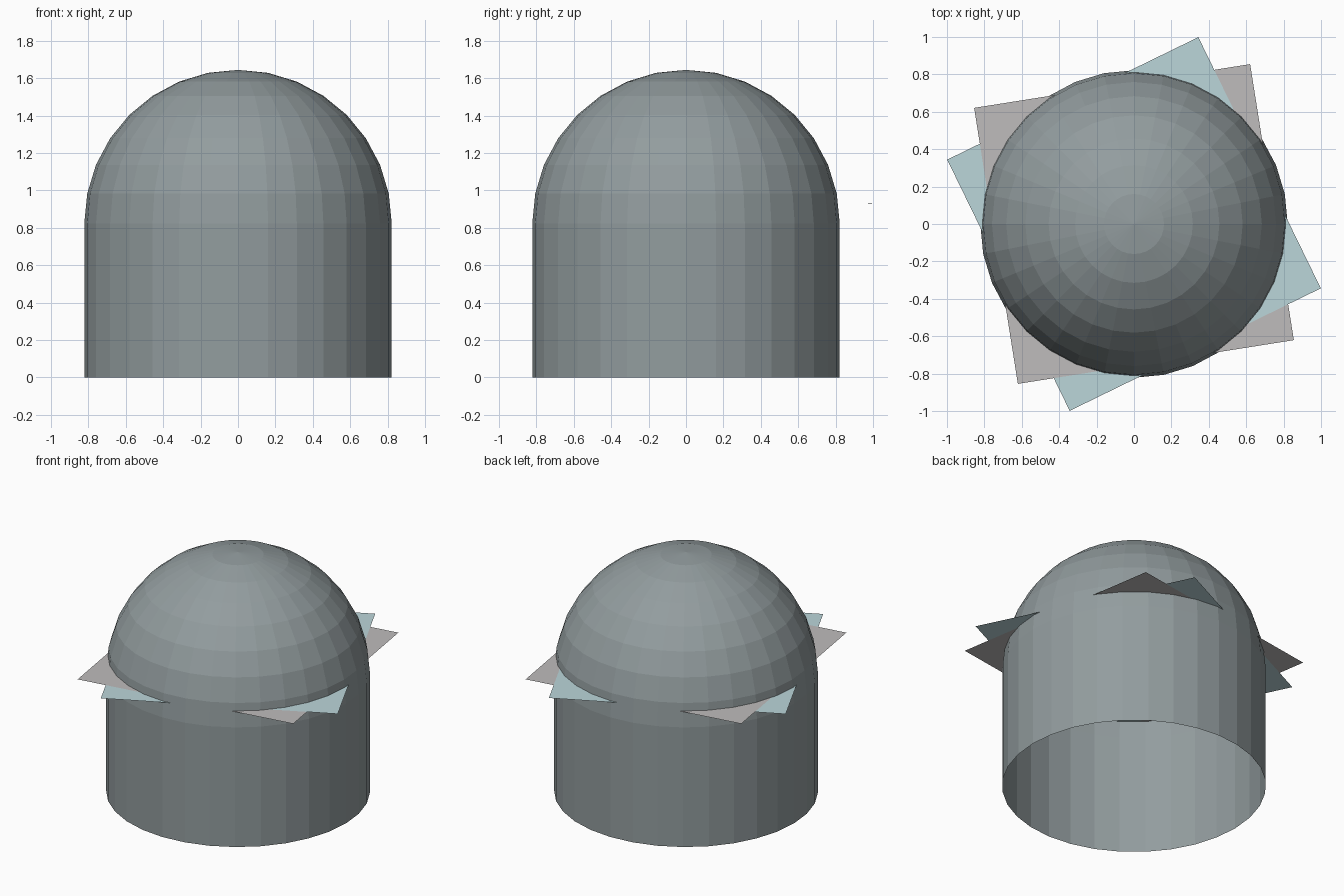
import bpy, bmesh, math
from mathutils import Matrix

default = bpy.data.objects.get("Cube")
if default:
    bpy.data.objects.remove(default, do_unlink=True)

RADIUS = 0.822
SIDES = 32
SQUARE = 1.494


def material(name, rgb):
    m = bpy.data.materials.new(name)
    m.use_nodes = True
    m.diffuse_color = (*rgb, 1)
    m.node_tree.nodes["Principled BSDF"].inputs["Base Color"].default_value = (*rgb, 1)
    return m


def make_object(name, bm, mat):
    mesh = bpy.data.meshes.new(name)
    bm.to_mesh(mesh)
    bm.free()
    mesh.materials.append(mat)
    obj = bpy.data.objects.new(name, mesh)
    bpy.context.collection.objects.link(obj)
    return obj


slate = material("slate grey", (0.29, 0.335, 0.345))
pale_teal = material("pale teal", (0.50, 0.67, 0.70))
pale_grey = material("pale grey", (0.52, 0.505, 0.505))

# Open round wall
bm = bmesh.new()
bmesh.ops.create_cone(bm, cap_ends=False, segments=SIDES, radius1=RADIUS,
                      radius2=RADIUS, depth=RADIUS,
                      matrix=Matrix.Translation((0, 0, RADIUS / 2)))
make_object("wall", bm, slate)

# Faceted half-sphere roof
bm = bmesh.new()
bmesh.ops.create_uvsphere(bm, u_segments=SIDES, v_segments=SIDES // 2, radius=RADIUS)
lower = [v for v in bm.verts if v.co.z < -0.01]
bmesh.ops.delete(bm, geom=lower, context='VERTS')
bmesh.ops.translate(bm, verts=bm.verts, vec=(0, 0, RADIUS))
make_object("dome", bm, slate)


# Two thin square sheets through the base of the dome, turned against each other
def sheet(name, turn, lean, mat):
    bm = bmesh.new()
    bmesh.ops.create_grid(bm, x_segments=1, y_segments=1, size=SQUARE / 2)
    obj = make_object(name, bm, mat)
    tilt = Matrix.Rotation(lean, 4, (1, -1, 0))
    obj.matrix_world = (Matrix.Translation((0, 0, 0.93)) @ tilt
                        @ Matrix.Rotation(math.radians(turn), 4, 'Z'))


sheet("grey_sheet", 9, 0, pale_grey)
sheet("teal_sheet", 26, 0.001, pale_teal)
